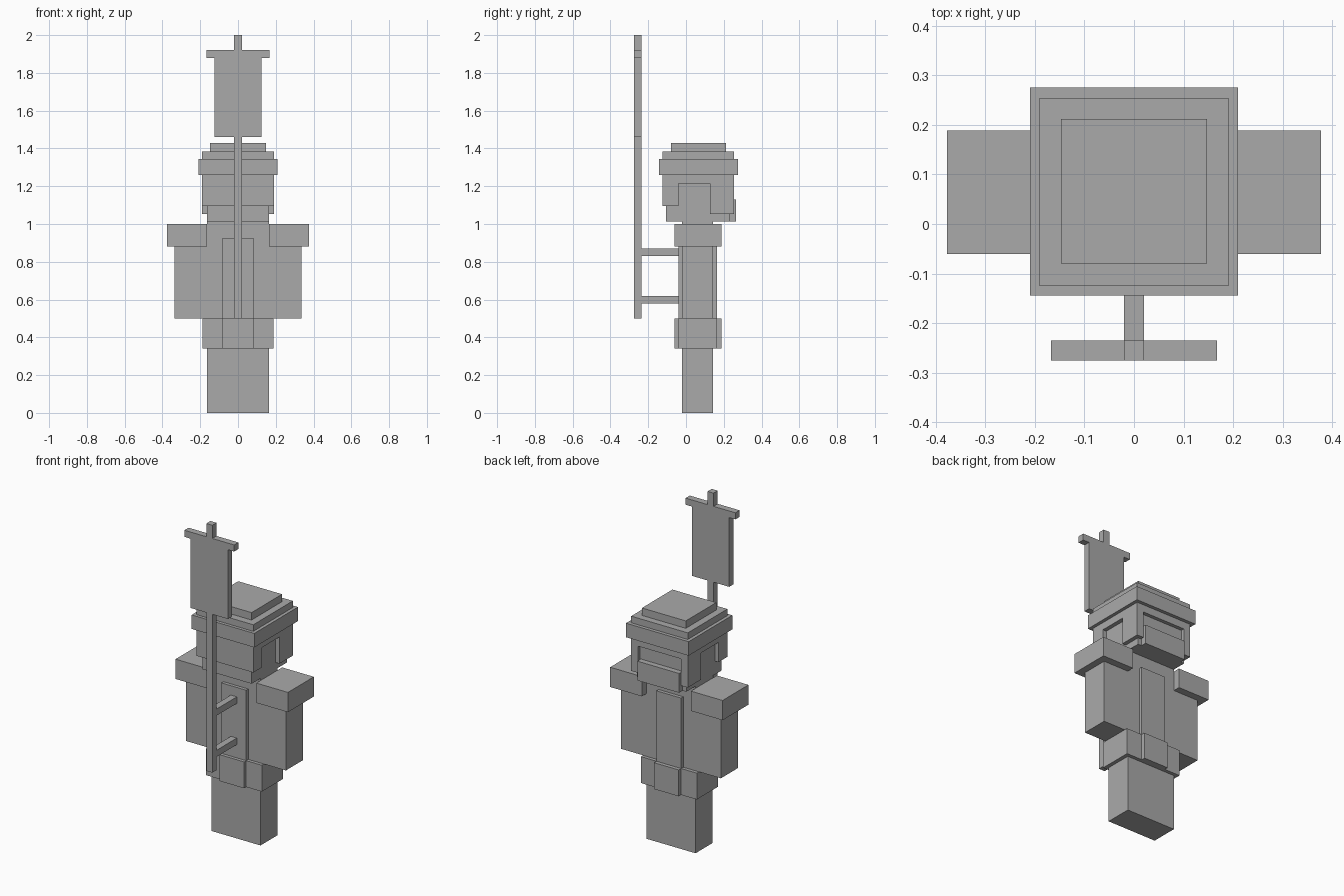
import bpy
import bmesh

cube = bpy.data.objects.get("Cube")
if cube:
    bpy.data.objects.remove(cube, do_unlink=True)

# One plain grey for the whole figure
grey = bpy.data.materials.new("plain_grey")
grey.use_nodes = True
colour = (0.4, 0.4, 0.4, 1)
grey.diffuse_color = colour
grey.node_tree.nodes["Principled BSDF"].inputs["Base Color"].default_value = colour


def box(name, xs, ys, zs):
    """Box spanning the given ranges."""
    bm = bmesh.new()
    bmesh.ops.create_cube(bm, size=1)
    for v in bm.verts:
        for i, (low, high) in enumerate((xs, ys, zs)):
            v.co[i] = high if v.co[i] > 0 else low
    mesh = bpy.data.meshes.new(name)
    bm.to_mesh(mesh)
    bm.free()
    mesh.materials.append(grey)
    obj = bpy.data.objects.new(name, mesh)
    bpy.context.collection.objects.link(obj)
    return obj


def centred(name, half, ys, zs):
    return box(name, (-half, half), ys, zs)


def pair(name, xs, ys, zs):
    box("left_" + name, xs, ys, zs)
    box("right_" + name, (-xs[1], -xs[0]), ys, zs)


# Body
body_depth = (-0.02, 0.144)
panel_depth = (-0.04, 0.165)
outer_depth = (-0.06, 0.188)
centred("legs", 0.165, body_depth, (0, 0.34))
centred("belt", 0.188, panel_depth, (0.34, 0.5))
centred("belt_panel", 0.083, outer_depth, (0.34, 0.5))
centred("torso", 0.335, body_depth, (0.5, 0.88))
centred("upper_chest", 0.165, body_depth, (0.88, 1.013))
centred("chest_panel", 0.083, panel_depth, (0.5, 0.927))
pair("shoulder", (0.165, 0.377), outer_depth, (0.88, 1.0))

# Head and face guard
centred("head", 0.165, (-0.105, 0.232), (1.013, 1.215))
centred("face_guard", 0.14, (0.232, 0.266), (1.013, 1.13))

# Helmet, open at the face and over the ears
centred("helmet_shell", 0.19, (-0.125, 0.254), (1.215, 1.385))
centred("helmet_neck_guard", 0.19, (-0.125, -0.04), (1.095, 1.215))
pair("cheek_guard", (0.145, 0.19), (0.126, 0.254), (1.053, 1.215))
centred("helmet_brim", 0.21, (-0.144, 0.275), (1.26, 1.345))
centred("helmet_cap", 0.147, (-0.08, 0.212), (1.385, 1.43))

# Banner and its mounts
banner_depth = (-0.275, -0.235)
centred("banner_pole", 0.02, banner_depth, (0.5, 2.0))
centred("banner_crossbar", 0.167, banner_depth, (1.88, 1.92))
centred("banner_cloth", 0.125, banner_depth, (1.46, 1.88))
for name, z in (("lower", 0.6), ("upper", 0.85)):
    centred(name + "_pole_mount", 0.02, (-0.235, -0.04), (z - 0.02, z + 0.02))
